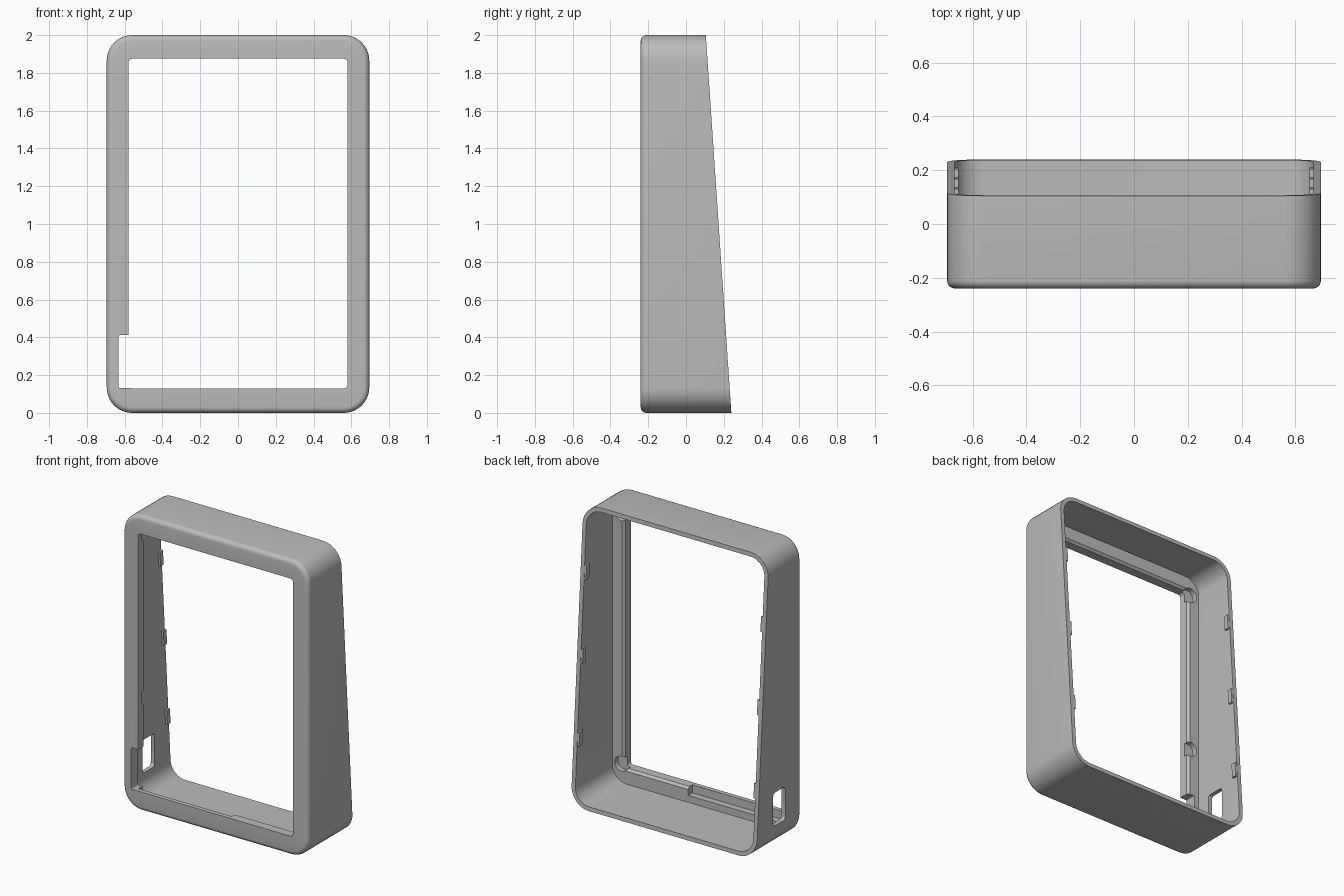
import bpy, bmesh, math

cube = bpy.data.objects.get("Cube")
if cube:
    bpy.data.objects.remove(cube, do_unlink=True)

W, H, FRONT = 0.695, 2.0, -0.24
WALL, PLATE = 0.028, -0.165

grey = bpy.data.materials.new("plain grey")
grey.use_nodes = True
colour = (0.5, 0.5, 0.5, 1)
grey.diffuse_color = colour
grey.node_tree.nodes["Principled BSDF"].inputs["Base Color"].default_value = colour


def back(z):
    """Sloped rear edge."""
    return 0.24 - 0.0675 * z


def rounded(x0, x1, z0, z1, r, steps=10):
    """Rounded rectangle as (x, z) points."""
    points = []
    corners = [(x1 - r, z1 - r), (x0 + r, z1 - r), (x0 + r, z0 + r), (x1 - r, z0 + r)]
    for i, (cx, cz) in enumerate(corners):
        for k in range(steps + 1):
            a = math.pi / 2 * (i + k / steps)
            points.append((cx + r * math.cos(a), cz + r * math.sin(a)))
    return points


def make_object(name, bm):
    bmesh.ops.recalc_face_normals(bm, faces=bm.faces)
    mesh = bpy.data.meshes.new(name)
    bm.to_mesh(mesh)
    bm.free()
    mesh.materials.append(grey)
    ob = bpy.data.objects.new(name, mesh)
    bpy.context.collection.objects.link(ob)
    return ob


def bridge(bm, a, b):
    n = len(a)
    for i in range(n):
        j = (i + 1) % n
        bm.faces.new((a[i], a[j], b[j], b[i]))


def prism(name, outline, lo, hi, axis="y"):
    """Extrude an outline along y, or along x with (y, z) points."""
    bm = bmesh.new()
    rings = []
    for d in (lo, hi):
        rings.append([bm.verts.new((p, d, q) if axis == "y" else (d, p, q)) for p, q in outline])
    bridge(bm, *rings)
    for ring in rings:
        bm.faces.new(ring)
    return make_object(name, bm)


def box(name, x0, x1, y0, y1, z0, z1):
    return prism(name, [(x0, z0), (x1, z0), (x1, z1), (x0, z1)], y0, y1)


# Shell: closed sweep of rounded loops, outside to inside
bm = bmesh.new()
rings = []


def ring(inset, radius, y):
    pts = rounded(-W + inset, W - inset, inset, H - inset, radius)
    rings.append([bm.verts.new((x, y(z) if callable(y) else y, z)) for x, z in pts])


def opening(grow, y):
    pts = rounded(-0.58 - grow, 0.58 + grow, 0.13 - grow, 1.875 + grow, 0.02 + grow)
    rings.append([bm.verts.new((x, y, z)) for x, z in pts])


FILLET, R = 0.03, 0.135
for k in range(6):
    a = math.pi / 2 * k / 5
    cut = FILLET * (1 - math.sin(a))
    ring(cut, R - cut, FRONT + FILLET * (1 - math.cos(a)))
ring(0, R, back)
ring(WALL, R - WALL, back)
ring(WALL, R - WALL, PLATE)
opening(0.015, PLATE)
opening(0, PLATE - 0.015)
opening(0, FRONT)
for a, b in zip(rings, rings[1:] + rings[:1]):
    bridge(bm, a, b)
frame = make_object("frame_shell", bm)

# Openings, pocket and round recesses
cutters = [
    prism("side_port_cutter", rounded(-0.07, 0.06, 0.16, 0.385, 0.02, 4), -0.8, -0.6, "x"),
    prism("front_notch_cutter", rounded(-0.632, -0.5, 0.1305, 0.412, 0.008, 3), -0.4, -0.1),
    box("bottom_pocket_cutter", -0.6, 0.1, -0.21, -0.1, 0.075, 0.25),
]
for x, z in [(-0.6, 1.85), (0.6, 1.85), (0.6, 0.155), (-0.6, 0.74)]:
    disc = rounded(x - 0.05, x + 0.05, z - 0.05, z + 0.05, 0.0499, 6)
    cutters.append(prism("round_recess_cutter", disc, -0.2, -0.1))
for cutter in cutters:
    mod = frame.modifiers.new("cut", "BOOLEAN")
    mod.operation = "DIFFERENCE"
    mod.solver = "EXACT"
    mod.object = cutter
    bpy.context.view_layer.objects.active = frame
    bpy.ops.object.modifier_apply(modifier=mod.name)
    bpy.data.objects.remove(cutter, do_unlink=True)

# Small catches along the rear edges of both side walls
catches = []
for side, label in ((-1, "right"), (1, "left")):
    for z in (0.45, 1.0, 1.55):
        z0, z1 = z - 0.05, z + 0.05
        outline = [(back(z0) - 0.035, z0), (back(z0) - 0.002, z0),
                   (back(z1) - 0.002, z1), (back(z1) - 0.035, z1)]
        xs = sorted((side * (W - 0.042), side * (W - 0.02)))
        catches.append(prism(label + "_catch", outline, *xs, "x"))

# Smooth rounded edges, keep corners sharp
bpy.ops.object.select_all(action="DESELECT")
frame.select_set(True)
bpy.context.view_layer.objects.active = frame
bpy.ops.object.shade_smooth_by_angle(angle=math.radians(30))
